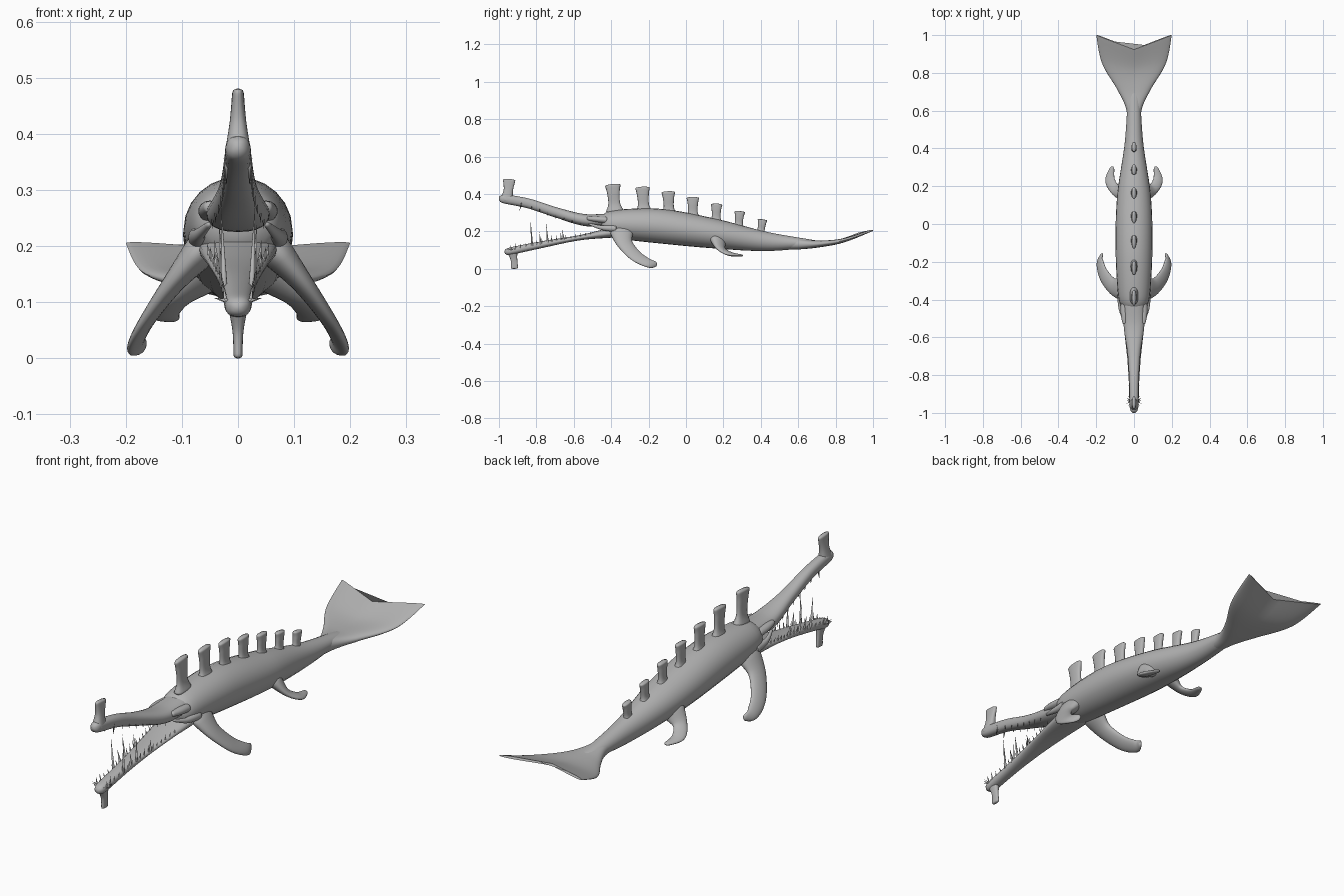
import bpy, bmesh, math, random
from mathutils import Vector, Matrix

random.seed(4)
if "Cube" in bpy.data.objects:
    bpy.data.objects.remove(bpy.data.objects["Cube"])

GREY = (0.45, 0.45, 0.45, 1)
hide_grey = bpy.data.materials.new("hide_grey")
hide_grey.use_nodes = True
hide_grey.diffuse_color = GREY
hide_grey.node_tree.nodes["Principled BSDF"].inputs["Base Color"].default_value = GREY


def blend(keys, t):
    """Smooth curve through evenly spaced values or points, t from start to end."""
    last = len(keys) - 1
    index = min(int(t * last), last - 1)
    u = t * last - index
    before, start = keys[max(index - 1, 0)], keys[index]
    end, after = keys[index + 1], keys[min(index + 2, last)]
    leave, arrive = (end - before) / 2, (after - start) / 2
    ease = u * u * (3 - 2 * u)
    return (start + (end - start) * ease + leave * (u * (1 - u) ** 2)
            - arrive * (u * u * (1 - u)))


def spine_path(front, back, heights):
    """Centre-plane path with evenly spaced y and the given heights."""
    last = len(heights) - 1
    return [Vector((0, front + (back - front) * i / last, z)) for i, z in enumerate(heights)]


def points(*coords):
    return [Vector(c) for c in coords]


def loft(path, widths, depths, side=(1, 0, 0), steps=24, sides=24, boxy=1.0,
         rounded=True, hollow=0.0):
    """Skin ellipses along a smooth path; hollow thins the middle toward the end."""
    bm = bmesh.new()
    side = Vector(side)
    rings = []
    for i in range(steps + 1):
        t = i / steps
        ahead, behind = blend(path, min(t + .01, 1)), blend(path, max(t - .01, 0))
        tangent = (ahead - behind).normalized()
        across = (side - tangent * side.dot(tangent)).normalized()
        up = tangent.cross(across)
        size = max(math.sqrt(1 - abs(2 * t - 1) ** 16), .3) if rounded else 1
        ring = []
        for k in range(sides):
            angle = math.tau * k / sides
            c, s = math.cos(angle), math.sin(angle)
            thin = 1 - hollow * t * s * s
            c = math.copysign(abs(c) ** boxy, c) * size * blend(widths, t)
            s = math.copysign(abs(s) ** boxy, s) * size * blend(depths, t) * thin
            ring.append(bm.verts.new(blend(path, t) + across * c + up * s))
        rings.append(ring)
    for ring, following in zip(rings, rings[1:]):
        for k in range(sides):
            n = (k + 1) % sides
            bm.faces.new((ring[k], ring[n], following[n], following[k]))
    bm.faces.new(rings[0])
    bm.faces.new(rings[-1])
    return bm


def finish(name, bm, mirror=False):
    """Turn a bmesh into a smooth object, mirrored left to right if wanted."""
    bmesh.ops.recalc_face_normals(bm, faces=bm.faces)
    mesh = bpy.data.meshes.new(name)
    bm.to_mesh(mesh)
    bm.free()
    mesh.materials.append(hide_grey)
    ob = bpy.data.objects.new(name, mesh)
    bpy.context.collection.objects.link(ob)
    bpy.ops.object.select_all(action="DESELECT")
    ob.select_set(True)
    bpy.context.view_layer.objects.active = ob
    bpy.ops.object.shade_smooth_by_angle(angle=math.radians(50))
    if mirror:
        ob.modifiers.new("mirror", "MIRROR").use_mirror_merge = False


# Long tapering trunk
finish("body", loft(spine_path(-.46, .74, [.24, .23, .19, .145, .134]),
                    widths=[.08, .097, .09, .048, .03],
                    depths=[.07, .092, .08, .05, .012], steps=48))

# Broad tail fin: thin web, thick rim, rear edge swept into a notch
fin = loft(spine_path(.5, .925, [.14, .132, .133, .147, .19]),
           widths=[.036, .041, .09, .17, .2], depths=[.036, .033, .026, .02, .01],
           steps=32, sides=40, rounded=False, hollow=.6)
for v in fin.verts:
    sweep = max(v.co.y - .7, 0) * abs(v.co.x) * 1.7
    v.co.y += sweep
    v.co.z += sweep / 5
finish("tail_fin", fin)

# Skull and rising upper snout
snout_path = spine_path(-.38, -1, [.265, .26, .3, .35, .378])
snout_widths = [.055, .055, .034, .025, .023]
finish("upper_snout", loft(snout_path, snout_widths,
                           depths=[.035, .032, .027, .026, .025], steps=40, boxy=.85))

# Drooping lower jaw
jaw_path = spine_path(-.36, -.97, [.2, .167, .13, .088])
jaw_widths = [.075, .052, .031, .024]
finish("lower_jaw", loft(jaw_path, jaw_widths,
                         depths=[.032, .014, .018, .021], steps=40, boxy=.85))

# Flat posts at the two jaw tips
finish("snout_horn", loft(points((0, -.96, .36), (0, -.95, .42), (0, -.945, .48)),
                          widths=[.025, .015, .01], depths=[.036, .025, .035], boxy=.8))
finish("chin_horn", loft(points((0, -.93, .1), (0, -.92, .05), (0, -.917, 0)),
                         widths=[.02, .01, .008], depths=[.03, .018, .02], boxy=.8))

# Row of shrinking, flared back plates
for i in range(7):
    y = -.38 + .155 * i ** .9
    top = .453 - .014 * i ** 1.45
    base = top - .15 + .011 * i
    half = .04 - .0025 * i
    lean = .004 * (i - 3)
    plate = loft(points((0, y, base), (0, y + lean, top)), widths=[.025, .013, .013, .012],
                 depths=[half * k for k in (1.3, .8, .85, 1.1)], sides=16, boxy=.8)
    finish(f"back_plate_{i + 1}", plate)

# Swept paddle limbs
finish("front_flippers", loft(
    points((.05, -.345, .21), (.11, -.33, .14), (.16, -.27, .07), (.18, -.2, .03), (.167, -.155, .025)),
    widths=[.07, .044, .036, .027, .012], depths=[.036, .02, .013, .011, .007],
    side=(1, -2, -1)), mirror=True)
finish("rear_flippers", loft(
    points((.05, .17, .16), (.1, .185, .11), (.127, .235, .08), (.113, .305, .07)),
    widths=[.055, .03, .026, .01], depths=[.035, .014, .01, .006],
    side=(1, -1, 0)), mirror=True)

# Cheek ridges and brow lumps at the jaw hinge
finish("cheek_ridges", loft(points((.07, -.37, .215), (.07, -.45, .22), (.05, -.52, .24)),
                            widths=[.02, .011, .005], depths=[.02, .012, .005]), mirror=True)
finish("brow_lumps", loft(points((.05, -.42, .26), (.05, -.53, .27)),
                          widths=[.02, .02, .01], depths=[.018, .016, .01]), mirror=True)


def tooth(bm, root, offset, radius):
    """Add one slim cone reaching from root by offset."""
    offset = Vector(offset)
    turn = offset.to_track_quat("Z", "Y").to_matrix().to_4x4()
    bmesh.ops.create_cone(bm, cap_ends=True, segments=8, radius1=radius, radius2=0,
                          depth=offset.length, matrix=Matrix.Translation(root + offset / 2) @ turn)


def gum(path, widths, t):
    """Point on the model's left edge of a jaw."""
    return blend(path, t) + Vector((blend(widths, t) * .85, 0, 0))


# Lower teeth: tall fangs, a row of small spikes and a fan at the chin
lower = bmesh.new()
for t, length in ((.75, .15), (.62, .11), (.68, .07), (.48, .06)):
    tooth(lower, gum(jaw_path, jaw_widths, t), (.006, -.01, length), .006)
for i in range(17):
    root = gum(jaw_path, jaw_widths, .25 + .67 * i / 16)
    tooth(lower, root, (.006, -.004, random.uniform(.025, .045)), .004)
for i in range(5):
    angle = math.radians(28 * i - 60)
    tooth(lower, Vector((.012, -.935, .1)),
          Vector((math.cos(angle), math.sin(angle), .25)) * .032, .005)
finish("lower_teeth", lower, mirror=True)

# Upper teeth: one hanging fang and a row of stubs
upper = bmesh.new()
tooth(upper, gum(snout_path, snout_widths, .8), (0, -.012, -.05), .005)
for i in range(7):
    root = gum(snout_path, snout_widths, .3 + .07 * i)
    tooth(upper, root, (.002, 0, -.035), .004)
finish("upper_teeth", upper, mirror=True)
